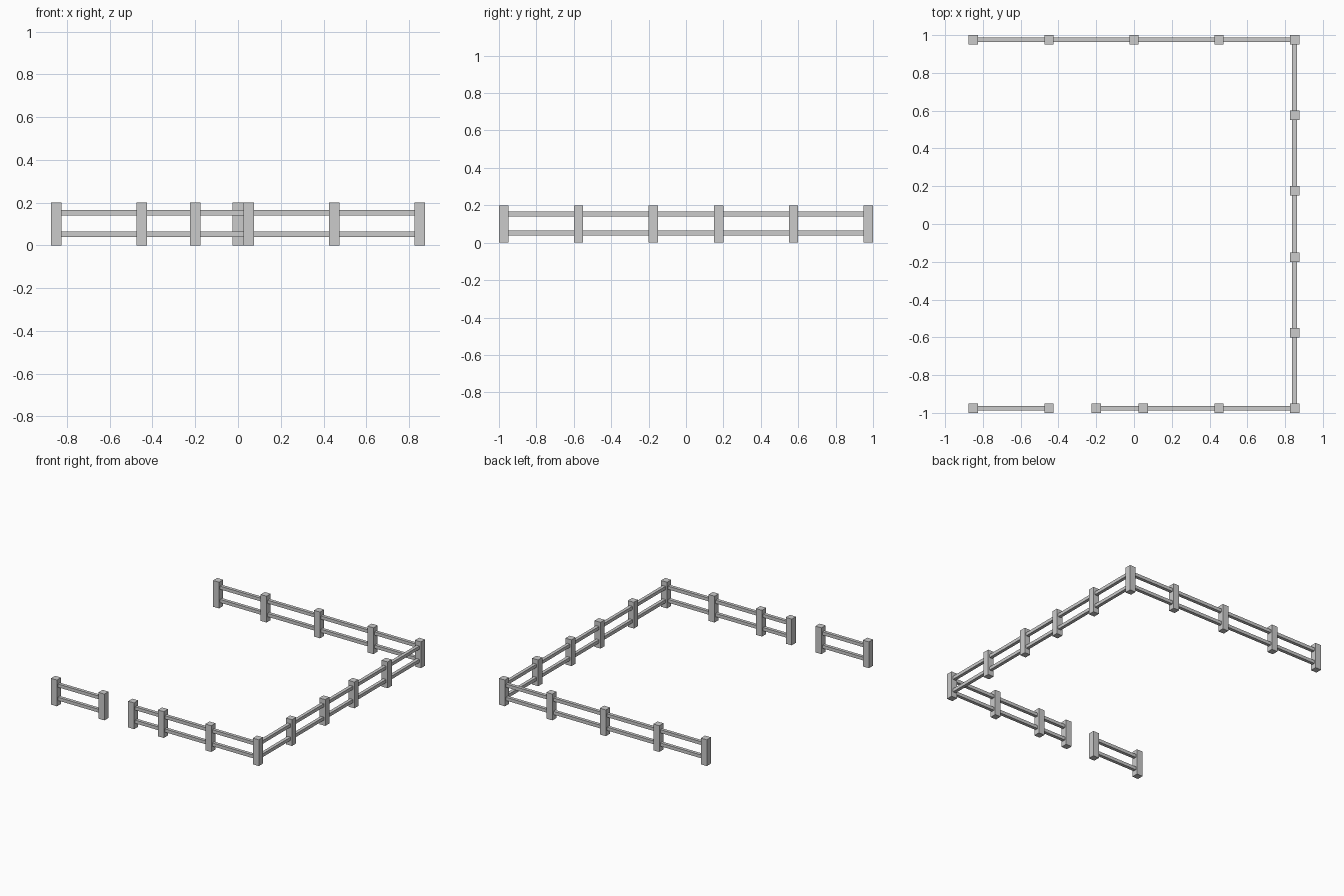
import bpy

if "Cube" in bpy.data.objects:
    bpy.data.objects.remove(bpy.data.objects["Cube"])

POST, HEIGHT, RAIL = 0.05, 0.2, 0.025
X, Y = 0.85, 0.975


def box(name, center, size):
    bpy.ops.mesh.primitive_cube_add(size=1, location=center)
    ob = bpy.context.object
    ob.name = name
    ob.scale = size
    bpy.ops.object.transform_apply(location=False, rotation=False, scale=True)
    return ob


def post(x, y):
    box("fence_post", (x, y, HEIGHT / 2), (POST, POST, HEIGHT))


def rails(a, b):
    # upper and lower rail butting against the faces of two posts
    length = max(abs(b[0] - a[0]), abs(b[1] - a[1])) - POST
    along_x = a[1] == b[1]
    size = (length, RAIL, RAIL) if along_x else (RAIL, length, RAIL)
    for label, z in (("lower", 0.052), ("upper", 0.153)):
        box(label + "_rail", ((a[0] + b[0]) / 2, (a[1] + b[1]) / 2, z), size)


# Post rows: back, right side, front right, front left (gate gap between)
runs = [
    [(x, Y) for x in (-X, -0.45, 0, 0.45, X)],
    [(X, y) for y in (Y, 0.575, 0.175, -0.175, -0.575, -Y)],
    [(x, -Y) for x in (X, 0.45, 0.05, -0.2)],
    [(x, -Y) for x in (-0.45, -X)],
]

# Posts, with shared corners built once
for p in sorted({p for run in runs for p in run}):
    post(*p)

# Rails between neighbouring posts
for run in runs:
    for a, b in zip(run, run[1:]):
        rails(a, b)
